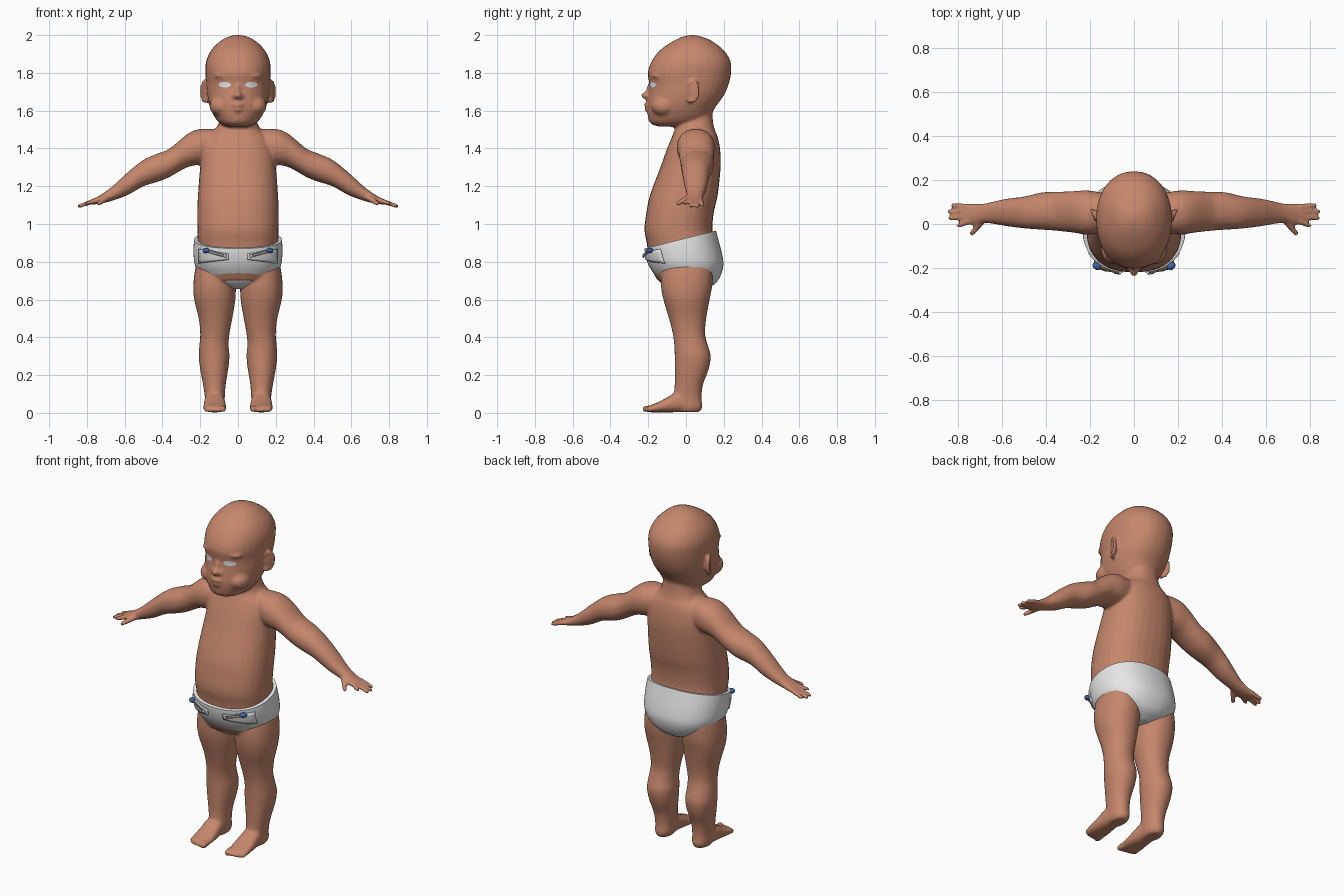
import bpy, bmesh, math
from mathutils import Matrix, Vector

if "Cube" in bpy.data.objects:
    bpy.data.objects.remove(bpy.data.objects["Cube"])

def material(name, rgb):
    m = bpy.data.materials.new(name)
    m.diffuse_color = (*rgb, 1)
    m.use_nodes = True
    m.node_tree.nodes["Principled BSDF"].inputs["Base Color"].default_value = m.diffuse_color
    return m

SKIN = material("skin", (0.56, 0.24, 0.15))
CLOTH = material("white_cloth", (0.80, 0.80, 0.80))
EYE = material("eye_white", (0.85, 0.86, 0.88))
BLUE = material("blue_plastic", (0.05, 0.12, 0.36))
METAL = material("grey_metal", (0.50, 0.50, 0.52))

def spline(rows, steps=3):
    """Catmull-Rom interpolation of a row table."""
    out = []
    for i in range(len(rows) - 1):
        p = [rows[max(0, min(len(rows) - 1, i + k))] for k in (-1, 0, 1, 2)]
        for s in range(steps):
            t = s / steps
            out.append([b + 0.5 * t * (c - a + t * (2*a - 5*b + 4*c - d + t * (3*(b - c) + d - a)))
                        for a, b, c, d in zip(*p)])
    return out + [list(rows[-1])]

def skin_rings(bm, rings, caps=True):
    """Join rings of points with quads."""
    rings = [[bm.verts.new(p) for p in r] for r in rings]
    n = len(rings[0])
    for r, q in zip(rings, rings[1:]):
        for k in range(n):
            bm.faces.new((r[k], r[(k+1) % n], q[(k+1) % n], q[k]))
    bm.faces.new(rings[0][::-1])
    if caps:
        bm.faces.new(rings[-1])

def loft(bm, axis, rows, side=1, power=2.0, n=32):
    """Rounded rings along an axis; each row is position, then low/high of the two other axes."""
    rings = []
    for t, a0, a1, b0, b1 in spline(rows):
        ring = []
        for k in range(n):
            c, s = math.cos(2*math.pi*k/n), math.sin(2*math.pi*k/n)
            a = (a0 + a1)/2 + (a1 - a0)/2 * math.copysign(abs(c)**(2/power), c)
            b = (b0 + b1)/2 + (b1 - b0)/2 * math.copysign(abs(s)**(2/power), s)
            x, y, z = {'x': (t, a, b), 'y': (a, t, b), 'z': (a, b, t)}[axis]
            ring.append((x*side, y, z))
        rings.append(ring)
    skin_rings(bm, rings)

def blob(bm, loc, size, rot=0.0, n=16, m=9):
    """Ellipsoid, optionally turned about z."""
    turn, rings = Matrix.Rotation(rot, 3, 'Z'), []
    for j in range(m):
        v = math.pi * (.04 + .92*j/(m - 1) - .5)
        rings.append([Vector(loc) + turn @ Vector((size[0]*math.cos(v)*math.cos(2*math.pi*k/n),
                                                   size[1]*math.cos(v)*math.sin(2*math.pi*k/n),
                                                   size[2]*math.sin(v))) for k in range(n)])
    skin_rings(bm, rings)

def digit(bm, p, q, r0, r1):
    """Finger or toe as a tapering tube with rounded ends."""
    p, q = Vector(p), Vector(q)
    turn = (q - p).to_track_quat('Z', 'Y')
    length, rings = (q - p).length, []
    for d, f in ((-r0*.95, .3), (-r0*.7, .7), (0, 1), (length, 1), (length + r1*.7, .7), (length + r1*.95, .3)):
        r = f * (r0 if d <= 0 else r1)
        rings.append([p + turn @ Vector((r*math.cos(2*math.pi*k/10), r*math.sin(2*math.pi*k/10), d))
                      for k in range(10)])
    skin_rings(bm, rings)

def symmetric(rows):
    return [(z, -h, h, y0, y1) for z, h, y0, y1 in rows]

def finish(bm, name, mat):
    bmesh.ops.recalc_face_normals(bm, faces=bm.faces[:])
    for f in bm.faces:
        f.smooth = len(f.verts) <= 4
    me = bpy.data.meshes.new(name)
    bm.to_mesh(me)
    bm.free()
    ob = bpy.data.objects.new(name, me)
    bpy.context.collection.objects.link(ob)
    me.materials.append(mat)
    return ob

body = bmesh.new()

# torso and neck
loft(body, 'z', symmetric([
    (.70, .17, -.15, .15), (.78, .205, -.19, .17), (.90, .213, -.208, .155),
    (.97, .214, -.22, .14), (1.06, .216, -.21, .147), (1.155, .212, -.19, .168),
    (1.31, .20, -.132, .184), (1.40, .19, -.10, .18), (1.46, .165, -.075, .168),
    (1.50, .12, -.06, .152), (1.55, .098, -.05, .142), (1.60, .09, -.05, .14)]), power=2.3)

# head
loft(body, 'z', symmetric([
    (1.515, .05, -.14, 0), (1.53, .09, -.185, .06), (1.56, .12, -.20, .12),
    (1.62, .149, -.207, .157), (1.68, .163, -.20, .20), (1.74, .168, -.194, .226),
    (1.80, .172, -.203, .239), (1.86, .169, -.182, .236), (1.92, .142, -.138, .20),
    (1.97, .092, -.065, .135), (1.992, .05, -.015, .08), (2.0, .012, .02, .045)]), power=2.15)

# nose, lips and chin
blob(body, (0, -.205, 1.68), (.023, .033, .020))
blob(body, (0, -.192, 1.71), (.014, .018, .035))
blob(body, (0, -.198, 1.632), (.036, .028, .011))
blob(body, (0, -.193, 1.606), (.030, .028, .011))
blob(body, (0, -.165, 1.556), (.045, .035, .028))

for s in (1, -1):
    # cheek, nostril wing and brow
    blob(body, (s*.092, -.115, 1.625), (.06, .07, .055))
    blob(body, (s*.021, -.195, 1.675), (.014, .02, .013))
    blob(body, (s*.075, -.15, 1.785), (.055, .037, .016), s*.3)
    # ear: thin plate with a raised rim and a lobe
    blob(body, (s*.176, .038, 1.70), (.012, .034, .054), -s*.42)
    for k in range(14):
        a = math.radians(-100 + 230*k/13)
        u = .032*math.cos(a)
        blob(body, (s*(.181 + .42*u), .038 + .9*u, 1.702 + .052*math.sin(a)), (.009,)*3, n=8, m=5)
    blob(body, (s*.173, .022, 1.652), (.011, .016, .015))
    # arm
    loft(body, 'x', [
        (.08, -.02, .13, 1.34, 1.50), (.20, -.048, .152, 1.315, 1.503),
        (.27, -.04, .15, 1.30, 1.475), (.36, -.03, .146, 1.25, 1.40),
        (.42, -.026, .144, 1.225, 1.375), (.50, -.02, .125, 1.20, 1.34),
        (.58, -.01, .115, 1.155, 1.277), (.65, .002, .10, 1.128, 1.213),
        (.69, .005, .092, 1.116, 1.18), (.74, -.005, .092, 1.106, 1.147),
        (.775, .005, .088, 1.102, 1.13)], s, 2.15)
    # fingers and thumb
    for x, y0, y1 in ((.80, .010, -.008), (.838, .034, .026), (.84, .057, .057), (.825, .080, .086)):
        digit(body, (s*.755, y0, 1.124), (s*x, y1, 1.124 - (x - .755)*.34), .014, .011)
    digit(body, (s*.695, .012, 1.137), (s*.738, -.043, 1.108), .018, .012)
    # leg
    loft(body, 'z', [
        (.84, .03, .20, -.10, .12), (.77, .014, .225, -.128, .14),
        (.68, .011, .236, -.133, .14), (.60, .014, .232, -.12, .125),
        (.50, .03, .208, -.09, .107), (.42, .045, .20, -.07, .101),
        (.36, .05, .204, -.062, .115), (.30, .045, .208, -.06, .131),
        (.23, .052, .20, -.06, .12), (.15, .065, .185, -.06, .09),
        (.08, .07, .175, -.065, .082), (.03, .073, .172, -.06, .087),
        (.004, .085, .16, -.045, .07)], s, 2.15)
    # foot and toes
    loft(body, 'y', [
        (.06, .09, .16, .003, .07), (.02, .075, .17, .003, .115),
        (-.05, .07, .178, .003, .11), (-.10, .065, .181, .003, .082),
        (-.15, .062, .184, .003, .056), (-.19, .064, .182, .003, .04),
        (-.205, .07, .175, .008, .035)], s, 2.4)
    for i, (x, y) in enumerate(((.08, -.222), (.107, -.219), (.13, -.215), (.15, -.209), (.169, -.2))):
        r = .018 if i == 0 else .0125
        digit(body, (s*x, -.18, .024), (s*x, y + .008, r + .003), r, r)

# fuse the flesh parts into one soft surface
parts = finish(body, "body_parts", SKIN)
rm = parts.modifiers.new("fuse", 'REMESH')
rm.mode, rm.voxel_size, rm.use_smooth_shade = 'VOXEL', .009, True
sm = parts.modifiers.new("soften", 'SMOOTH')
sm.factor, sm.iterations = .5, 3
fused = bpy.data.meshes.new_from_object(parts.evaluated_get(bpy.context.evaluated_depsgraph_get()))
bpy.data.objects.remove(parts)
body = bpy.data.objects.new("body", fused)
bpy.context.collection.objects.link(body)
if not fused.materials:
    fused.materials.append(SKIN)

# diaper with a waist that rises toward the back
bm = bmesh.new()
loft(bm, 'z', symmetric([
    (.655, .04, -.07, .10), (.68, .12, -.125, .15), (.72, .19, -.158, .18),
    (.78, .227, -.197, .198), (.84, .235, -.216, .191), (.90, .234, -.222, .176),
    (.96, .228, -.228, .16), (1.0, .226, -.232, .15)]), power=2.25, n=64)
cut = bmesh.ops.bisect_plane(bm, geom=bm.verts[:] + bm.edges[:] + bm.faces[:],
                             plane_co=(0, 0, .925), plane_no=(0, -.25, 1), clear_outer=True)
rim = [e for e in cut['geom_cut'] if isinstance(e, bmesh.types.BMEdge)]
for e in rim:
    e.smooth = False
bmesh.ops.contextual_create(bm, geom=rim)
diaper = finish(bm, "diaper", CLOTH)

def project(ob, target, offset):
    w = ob.modifiers.new("fit", 'SHRINKWRAP')
    w.target, w.wrap_method, w.offset = target, 'PROJECT', offset
    w.use_project_y, w.use_positive_direction, w.use_negative_direction = True, True, False

for s, tag in ((1, "left"), (-1, "right")):
    # almond eye plate fitted to the face
    bm = bmesh.new()
    skin_rings(bm, [[(s*.07 + .033*f*math.cos(math.pi*k/10), -.4, 1.738 + .015*f*math.sin(math.pi*k/10))
                     for k in range(20)] for f in (.3, .65, 1)], caps=False)
    project(finish(bm, tag + "_eye", EYE), body, .003)

    # side wing of the diaper folded over the front
    bm = bmesh.new()
    cols = []
    for i in range(13):
        t = i/12
        lo, hi = .812 - .02*t, .842 + .025*t
        cols.append([bm.verts.new((s*(.05 + .155*t), -.4, lo + (hi - lo)*j/4)) for j in range(5)])
    for c, d in zip(cols, cols[1:]):
        for j in range(4):
            bm.faces.new((c[j], d[j], d[j+1], c[j+1]))
    wing = finish(bm, tag + "_diaper_wing", CLOTH)
    project(wing, diaper, .004)
    so = wing.modifiers.new("thickness", 'SOLIDIFY')
    so.thickness, so.offset = .008, 0

    # safety pin: wire, coil end and coloured head
    bm = bmesh.new()
    for dz in (-.006, .006):
        digit(bm, (s*.16, -.197, .857 + dz), (s*.072, -.226, .832 + dz), .003, .003)
    blob(bm, (s*.07, -.226, .831), (.01, .005, .011))
    finish(bm, tag + "_pin_wire", METAL)
    bm = bmesh.new()
    blob(bm, (s*.17, -.192, .86), (.021, .016, .014), s*.6)
    finish(bm, tag + "_pin_head", BLUE)
